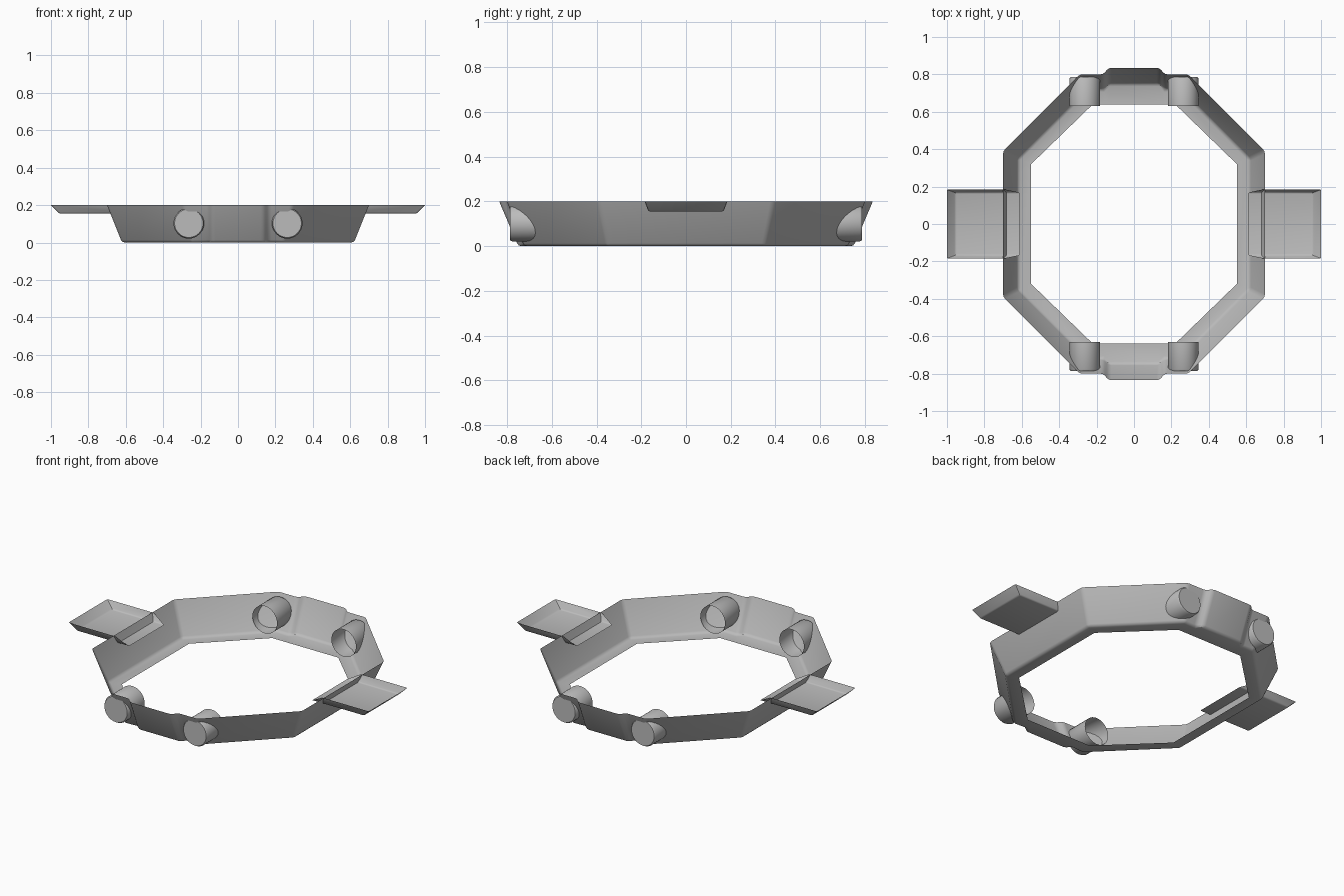
import bpy, bmesh
from math import radians, pi, sin, cos

cube = bpy.data.objects.get("Cube")
if cube:
    bpy.data.objects.remove(cube, do_unlink=True)

grey = bpy.data.materials.new("plain grey")
grey.use_nodes = True
colour = (0.5, 0.5, 0.5, 1)
grey.diffuse_color = colour
grey.node_tree.nodes["Principled BSDF"].inputs["Base Color"].default_value = colour


def finish(name, bm):
    """Turn a bmesh into a softly shaded object."""
    mesh = bpy.data.meshes.new(name)
    bm.to_mesh(mesh)
    bm.free()
    obj = bpy.data.objects.new(name, mesh)
    bpy.context.collection.objects.link(obj)
    mesh.materials.append(grey)
    bpy.ops.object.select_all(action="DESELECT")
    obj.select_set(True)
    bpy.context.view_layer.objects.active = obj
    bpy.ops.object.shade_smooth_by_angle(angle=radians(32))
    return obj


def loop(bm, quarter, z):
    """Mirror a quarter outline into a full closed loop of vertices."""
    right = quarter + [(-x, y) for x, y in reversed(quarter)]
    full = right + [(-x, -y) for x, y in right]
    return [bm.verts.new((x, y, z)) for x, y in full]


def skin(bm, a, b):
    for i in range(len(a)):
        j = (i + 1) % len(a)
        bm.faces.new((a[i], a[j], b[j], b[i]))


# Octagonal sheet ring: sloping wall, narrow floor, pushed-out front and back
bm = bmesh.new()
top = loop(bm, [(.70, .39), (.29, .80), (.165, .80), (.135, .835)], .2)
base = loop(bm, [(.62, .35), (.245, .725), (.165, .72), (.135, .75)], 0)
inner = loop(bm, [(.55, .32), (.22, .64), (.165, .64), (.135, .64)], 0)
skin(bm, base, top)
skin(bm, inner, base)
soft = [e for e in bm.edges if not e.is_boundary
        and any(v in base for v in e.verts) and not any(v in inner for v in e.verts)]
bmesh.ops.bevel(bm, geom=soft, offset=.014, segments=2, profile=.5,
                affect="EDGES", clamp_overlap=True)
finish("octagonal_ring", bm)

# Shallow side trays, open on the inner end
for side, name in ((1, "left_tray"), (-1, "right_tray")):
    bm = bmesh.new()
    rim = [bm.verts.new((side * x, y, .2))
           for x, y in ((.69, -.185), (1, -.185), (1, .185), (.69, .185))]
    floor = [bm.verts.new((side * x, y, .155))
             for x, y in ((.61, -.168), (.955, -.168), (.955, .168), (.61, .168))]
    for i in range(3):
        bm.faces.new((floor[i], floor[i + 1], rim[i + 1], rim[i]))
    bm.faces.new(floor)
    bmesh.ops.recalc_face_normals(bm, faces=bm.faces)
    folds = [e for e in bm.edges if not e.is_boundary]
    bmesh.ops.bevel(bm, geom=folds, offset=.007, segments=2, profile=.5,
                    affect="EDGES", clamp_overlap=True)
    finish(name, bm)

# Round cups through the front and back walls, closed on the outer end
for fy, end in ((-1, "front"), (1, "back")):
    for sx, hand in ((1, "left"), (-1, "right")):
        bm = bmesh.new()
        rings = []
        for y, r in ((.63, .082), (.777, .082), (.787, .076)):
            rings.append([bm.verts.new((sx * .263 + r * cos(2 * pi * k / 32), fy * y,
                                        .103 + r * sin(2 * pi * k / 32)))
                          for k in range(32)])
        skin(bm, rings[0], rings[1])
        skin(bm, rings[1], rings[2])
        bm.faces.new(rings[2])
        bmesh.ops.recalc_face_normals(bm, faces=bm.faces)
        finish(f"{end}_{hand}_cup", bm)
